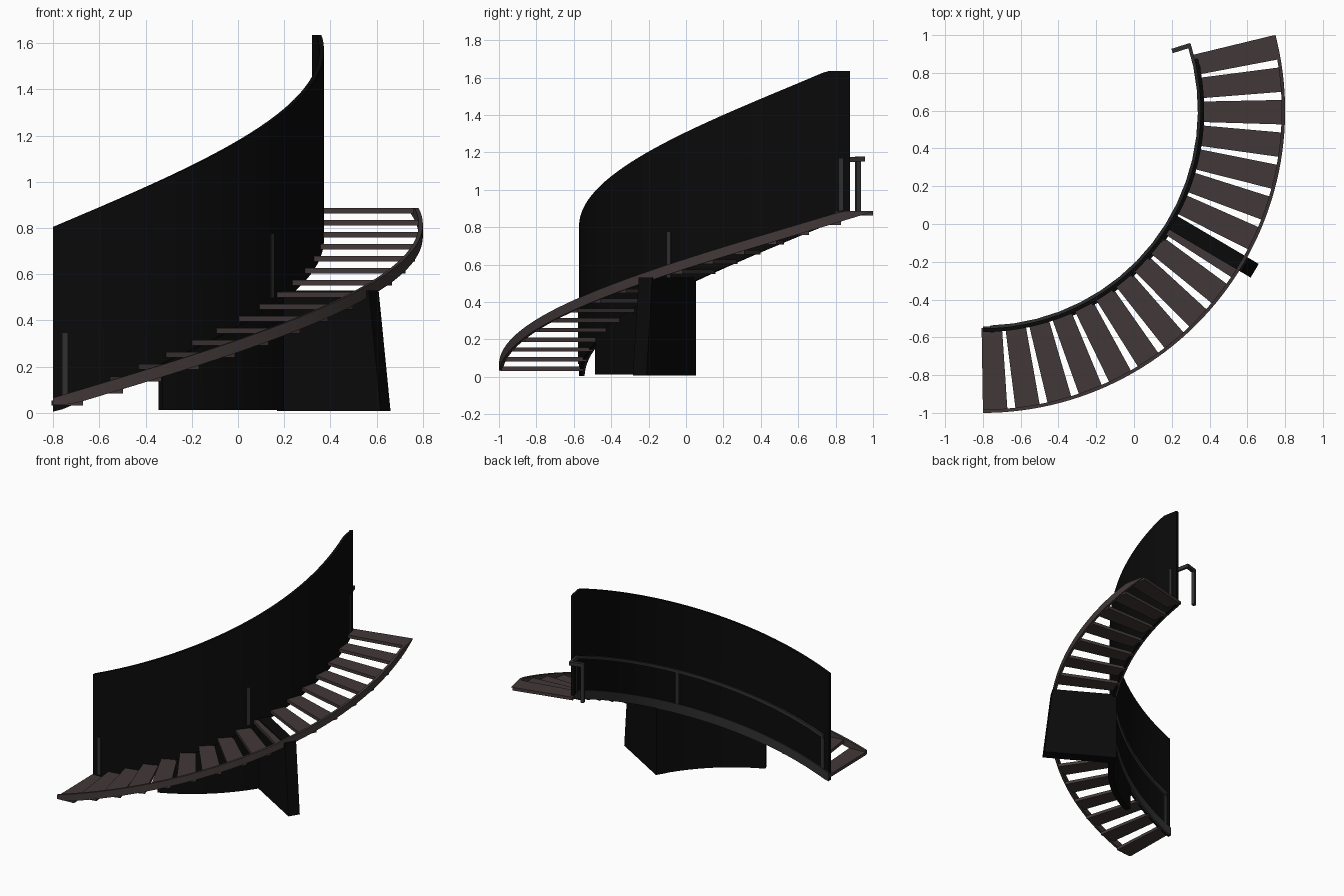
import bpy, bmesh
from math import sin, cos, radians
from mathutils import Vector

if "Cube" in bpy.data.objects:
    bpy.data.objects.remove(bpy.data.objects["Cube"])

CX, CY = -0.8, 0.6          # centre of the stair curve
START, END = -90.0, 14.5    # swept angle in degrees
N, RISE, STEP = 17, 0.052, 6.24


def material(name, c):
    m = bpy.data.materials.new(name)
    m.diffuse_color = (*c, 1)
    m.use_nodes = True
    m.node_tree.nodes["Principled BSDF"].inputs["Base Color"].default_value = m.diffuse_color
    return m


BROWN = material("dark_wood", (0.055, 0.04, 0.04))
BLACK = material("black", (0.003, 0.003, 0.003))
GREY = material("dark_metal", (0.03, 0.03, 0.03))


def polar(r, a, z, side=0.0):
    """Point at radius r and angle a, shifted sideways along the tangent."""
    a = radians(a)
    return Vector((CX + r * cos(a) - side * sin(a), CY + r * sin(a) + side * cos(a), z))


def line(a):
    return 0.047 + (a - START) * RISE / STEP


def clamp(v, lo, hi):
    return max(lo, min(hi, v))


def loft(name, rings, mat, smooth=False):
    """Skin four-point rings into a closed solid."""
    bm = bmesh.new()
    vs = [[bm.verts.new(p) for p in ring] for ring in rings]
    for a, b in zip(vs, vs[1:]):
        for k in range(4):
            bm.faces.new((a[k], a[(k + 1) % 4], b[(k + 1) % 4], b[k]))
    bm.faces.new(vs[0][::-1])
    bm.faces.new(vs[-1])
    bmesh.ops.recalc_face_normals(bm, faces=bm.faces)
    me = bpy.data.meshes.new(name)
    bm.to_mesh(me)
    bm.free()
    ob = bpy.data.objects.new(name, me)
    bpy.context.collection.objects.link(ob)
    me.materials.append(mat)
    if smooth:
        bpy.ops.object.select_all(action='DESELECT')
        ob.select_set(True)
        bpy.context.view_layer.objects.active = ob
        bpy.ops.object.shade_smooth_by_angle(angle=radians(30))
    return ob


def band(name, r0, r1, a0, a1, low, high, mat, n=56):
    """Curved strip between two radii with height functions of the angle."""
    rings = []
    for i in range(n + 1):
        a = a0 + (a1 - a0) * i / n
        lo, hi = low(a), high(a)
        rings.append([polar(r0, a, lo), polar(r1, a, lo), polar(r1, a, hi), polar(r0, a, hi)])
    return loft(name, rings, mat, n > 20)


def radial_bar(name, r0, r1, a, z0, z1, w, mat, w1=None, r1_low=None):
    """Straight bar pointing away from the curve centre."""
    w1 = w1 or w
    rl = r1_low or r1
    inner = [polar(r0, a, z0, -w), polar(r0, a, z0, w), polar(r0, a, z1, w), polar(r0, a, z1, -w)]
    outer = [polar(rl, a, z0, -w1), polar(rl, a, z0, w1), polar(r1, a, z1, w1), polar(r1, a, z1, -w1)]
    return loft(name, [inner, outer], mat)


# treads
for i in range(N):
    top = 0.054 + i * RISE
    radial_bar(f"tread_{i + 1}", 1.15, 1.59, START + 2.35 + i * STEP,
               top - 0.023, top, 0.054, BROWN, 0.065)

# outer stringer, cut level at both ends
s_hi = lambda a: min(0.886, line(a) + 0.018)
s_lo = lambda a: min(s_hi(a) - 0.002, max(0.035, line(a) - 0.035))
band("outer_stringer", 1.582, 1.6, START, END, s_lo, s_hi, BROWN)

# tall curved balustrade wall
band("balustrade_wall", 1.152, 1.172, START, 13.7,
     lambda a: max(0.005, line(a) - 0.048),
     lambda a: min(1.635, 0.805 + 0.0085 * (a - START)), BLACK)

# inner stringer on the concave side of the wall
band("inner_stringer", 1.142, 1.155, START, 13.7,
     lambda a: max(0.005, line(a) - 0.048), lambda a: min(0.886, line(a) + 0.02), GREY)

# handrail and its posts
rail = lambda a: min(1.178, 0.325 + (a - START) * RISE / STEP)
band("handrail", 1.138, 1.156, START + 2, 18, lambda a: rail(a) - 0.026, rail, GREY, 17)
radial_bar("handrail_return", 1.05, 1.15, 17.5, 1.152, 1.178, 0.012, GREY)
for name, a in (("lower", -87.5), ("middle", -36), ("upper", 11.2)):
    radial_bar(f"{name}_post", 1.145, 1.177, a, line(a), rail(a), 0.011, GREY)
radial_bar("end_post", 1.05, 1.075, 17.5, 0.885, 1.178, 0.012, GREY)

# curved support wall under the inner edge
band("curved_support", 1.145, 1.185, -66.5, -28.5,
     lambda a: 0.012, lambda a: line(a) - 0.03, BLACK, 24)

# radial support slab with sloping outer end
radial_bar("radial_support", 1.15, 1.61, -30.5, 0.008, 0.53, 0.042, BLACK, r1_low=1.67)
